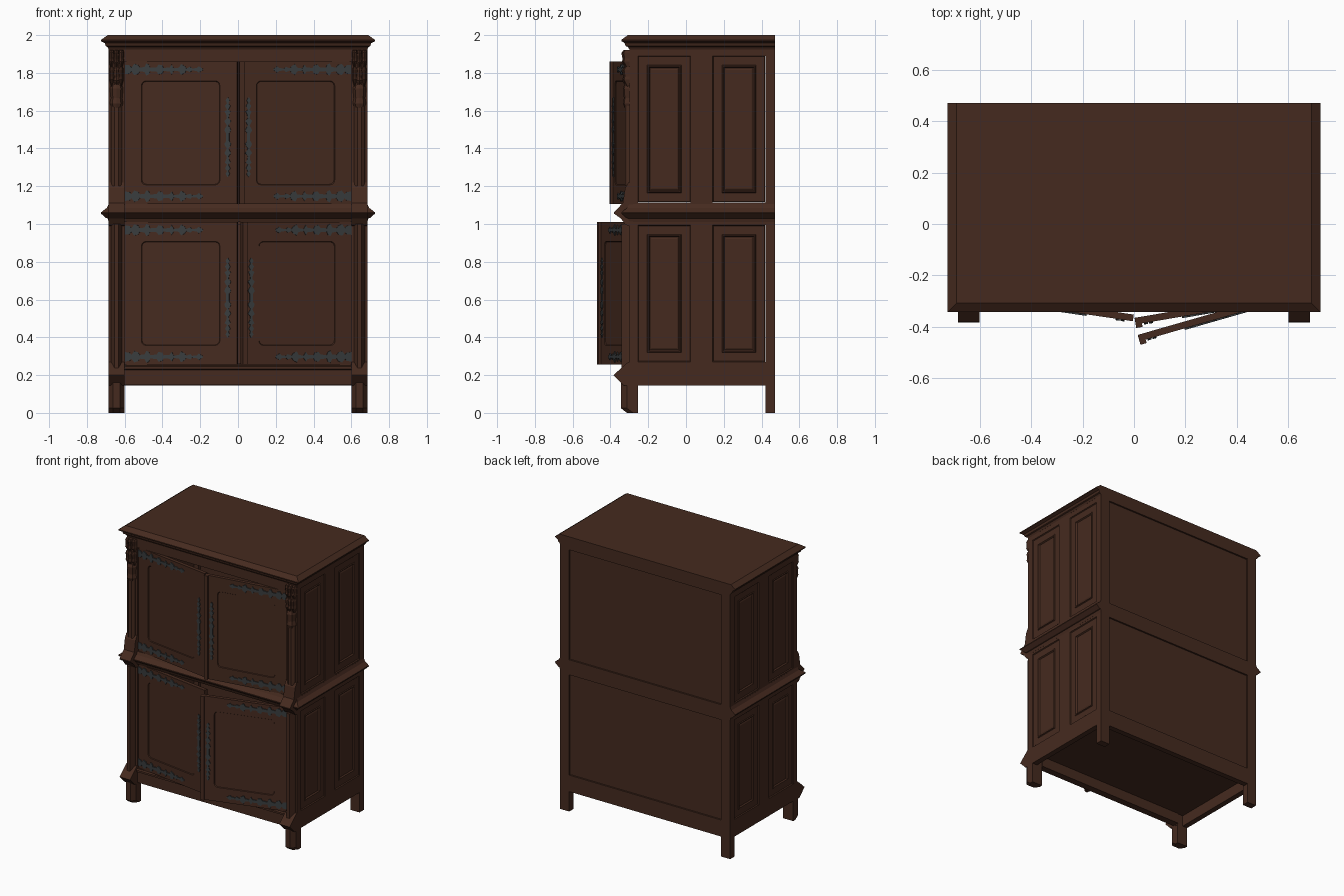
import bpy, bmesh, math
from mathutils import Matrix, Vector

if "Cube" in bpy.data.objects:
    bpy.data.objects.remove(bpy.data.objects["Cube"])


def material(name, rgb):
    m = bpy.data.materials.new(name)
    m.diffuse_color = (*rgb, 1)
    m.use_nodes = True
    m.node_tree.nodes["Principled BSDF"].inputs["Base Color"].default_value = m.diffuse_color
    return m


WOOD = material("brown wood", (0.060, 0.0232, 0.0135))
IRON = material("dark iron", (0.040, 0.045, 0.047))
I4 = Matrix.Identity(4)
MIRROR = Matrix.Diagonal((-1, 1, 1, 1))


def finish(name, bm, mat, M=I4):
    bmesh.ops.recalc_face_normals(bm, faces=bm.faces)
    bm.transform(M)
    if M.determinant() < 0:
        bmesh.ops.reverse_faces(bm, faces=bm.faces)
    me = bpy.data.meshes.new(name)
    bm.to_mesh(me)
    bm.free()
    me.materials.append(mat)
    ob = bpy.data.objects.new(name, me)
    bpy.context.collection.objects.link(ob)
    return ob


def skin(name, loops, mat=WOOD, M=I4):
    """Closed solid through successive loops with equal point counts."""
    bm = bmesh.new()
    rows = [[bm.verts.new(p) for p in l] for l in loops]
    n = len(rows[0])
    for a, b in zip(rows, rows[1:]):
        for i in range(n):
            j = (i + 1) % n
            bm.faces.new((a[i], a[j], b[j], b[i]))
    bm.faces.new(rows[0][::-1])
    bm.faces.new(rows[-1])
    return finish(name, bm, mat, M)


def box(name, x0, x1, y0, y1, z0, z1, M=I4):
    rect = [(x0, y0), (x1, y0), (x1, y1), (x0, y1)]
    return skin(name, [[(x, y, z) for x, y in rect] for z in (z0, z1)], WOOD, M)


def side_prism(name, pts, x0, x1, M=I4):
    return skin(name, [[(x, y, z) for y, z in pts] for x in (x0, x1)], WOOD, M)


def panel(name, x0, x1, z0, z1, y, rings, back, M=I4, rad=0.0):
    """Panel facing -y; rings are (side inset, end inset, depth, rounded) from the rim inward."""
    loops = []
    for ix, iz, dep, rounded in [(0, 0, back, 0)] + rings:
        r = rad if rounded else 0.0005
        l = []
        for sx, sz, a0 in ((1, 1, 0), (-1, 1, 90), (-1, -1, 180), (1, -1, 270)):
            cx = x1 - ix - r if sx > 0 else x0 + ix + r
            cz = z1 - iz - r if sz > 0 else z0 + iz + r
            if not rad:
                l.append((cx, y + dep, cz))
                continue
            for k in range(4):
                a = math.radians(a0 + k * 30)
                l.append((cx + r * math.cos(a), y + dep, cz + r * math.sin(a)))
        loops.append(l)
    return skin(name, loops, WOOD, M)


def moulding(name, rows):
    """Stacked rectangles (half width, front y, z), flush at the back."""
    return skin(name, [[(-h, f, z), (h, f, z), (h, 0.47, z), (-h, 0.47, z)] for h, f, z in rows])


def plate(name, outline, M):
    """Thin iron fitting, symmetric about its long x axis."""
    bm = bmesh.new()
    for (xa, ha), (xb, hb) in zip(outline, outline[1:]):
        vs = [[bm.verts.new((x, y, z)) for x, z in ((xa, -ha), (xb, -hb), (xb, hb), (xa, ha))]
              for y in (-0.006, 0)]
        bm.faces.new(vs[0])
        for i in (0, 2):
            bm.faces.new((vs[0][i], vs[1][i], vs[1][i + 1], vs[0][i + 1]))
    bmesh.ops.remove_doubles(bm, verts=bm.verts, dist=0.0002)
    return finish(name, bm, IRON, M)


# --- cornice, waist and base
moulding("cornice", [(0.685, -0.30, 1.925), (0.692, -0.308, 1.938), (0.70, -0.32, 1.942),
                     (0.705, -0.325, 1.958), (0.725, -0.342, 1.968), (0.725, -0.342, 1.975),
                     (0.69, -0.308, 2.0)])
moulding("waist_moulding", [(0.685, -0.30, 1.01), (0.69, -0.308, 1.03), (0.70, -0.315, 1.032),
                            (0.725, -0.342, 1.055), (0.725, -0.342, 1.062),
                            (0.695, -0.312, 1.085), (0.685, -0.30, 1.105)])
box("top_rail", -0.6, 0.6, -0.30, -0.25, 1.86, 1.93)
box("bottom_rail", -0.6, 0.6, -0.30, -0.25, 0.15, 0.255)
side_prism("bottom_rail_ledge", [(-0.29, 0.225), (-0.312, 0.232), (-0.312, 0.245), (-0.29, 0.255)],
           -0.6, 0.6)
box("floor_panel", -0.65, 0.65, -0.26, 0.44, 0.225, 0.25)

# --- back frame and its two sunken panels
for s in (-1, 1):
    xs = sorted((s * 0.612, s * 0.685))
    box("back_stile", *xs, 0.42, 0.47, 0, 1.93)
for z0, z1 in ((0.145, 0.265), (0.995, 1.075), (1.905, 1.93)):
    box("back_rail", -0.612, 0.612, 0.43, 0.47, z0, z1)
for z0, z1 in ((0.265, 0.995), (1.075, 1.905)):
    box("back_panel", -0.612, 0.612, 0.44, 0.458, z0, z1)

# --- sides: frame bars with raised field panels
FIELD = [(i, i, d, 0) for i, d in ((0, 0.001), (0.004, 0.007), (0.049, 0.007), (0.053, 0.002),
                                   (0.058, 0.002), (0.064, 0.011), (0.073, 0.007))]
for s in (-1, 1):
    # local x runs along the depth and local -y faces outward
    M = Matrix.Rotation(math.pi / 2, 4, 'Z')
    if s < 0:
        M = MIRROR @ M
    for y0, y1 in ((-0.30, -0.255), (0.025, 0.14), (0.42, 0.47)):
        box("side_stile", y0, y1, -0.685, -0.645, 0.145, 1.93, M)
    for z0, z1 in ((0.145, 0.27), (0.995, 1.115), (1.89, 1.93)):
        box("side_rail", -0.30, 0.47, -0.6845, -0.645, z0, z1, M)
    for z0, z1 in ((0.27, 0.995), (1.115, 1.89)):
        for y0, y1 in ((-0.255, 0.025), (0.14, 0.42)):
            panel("side_panel", y0, y1, z0, z1, -0.685, FIELD, 0.035, M)

# --- front corner posts, feet, columns and carved drops
for M in (I4, MIRROR):
    box("front_post", 0.6, 0.685, -0.30, -0.255, 0.14, 1.93, M)
    # foot with chamfered front corners, cut back at the very bottom
    foot = []
    for z, f in ((0, -0.312), (0.025, -0.345), (0.165, -0.345)):
        m = f + 0.032
        foot.append([(0.601, -0.255, z), (0.601, m, z), (0.624, f, z), (0.662, f, z),
                     (0.685, m, z), (0.685, -0.255, z)])
    skin("front_foot", foot, WOOD, M)
    side_prism("foot_flare", [(-0.26, 0.14), (-0.33, 0.145), (-0.384, 0.20), (-0.34, 0.24),
                              (-0.305, 0.27), (-0.26, 0.27)], 0.6005, 0.6855, M)
    side_prism("waist_block", [(-0.28, 0.985), (-0.32, 0.995), (-0.345, 1.03), (-0.382, 1.055),
                               (-0.382, 1.062), (-0.335, 1.11), (-0.322, 1.19), (-0.305, 1.22),
                               (-0.28, 1.22)], 0.6005, 0.6855, M)
    # faceted columns
    for name, f, z0, z1 in (("lower_column", -0.342, 0.23, 1.0), ("upper_column", -0.324, 1.2, 1.9)):
        plan = [(0.612, -0.295), (0.618, -0.312), (0.632, f), (0.654, f), (0.668, -0.312), (0.674, -0.295)]
        skin(name, [[(x, y, z) for x, y in plan] for z in (z0, z1)], WOOD, M)
    # tiers of hanging leaves: x, half width, depth, top, bottom
    for x, w, d, zt, zb in ((0.618, 0.016, 0.036, 1.92, 1.81), (0.643, 0.016, 0.042, 1.92, 1.80),
                            (0.669, 0.016, 0.036, 1.92, 1.81), (0.620, 0.016, 0.034, 1.83, 1.71),
                            (0.667, 0.016, 0.034, 1.83, 1.71), (0.643, 0.018, 0.039, 1.83, 1.70),
                            (0.643, 0.038, 0.034, 1.74, 1.555)):
        loops = []
        for t, k in ((0, 0.75), (0.12, 1), (0.4, 0.85), (0.55, 1.0), (1, 0.06)):
            z = zt + (zb - zt) * t
            loops.append([(x - w * k, -0.295, z), (x - w * k * 0.6, -0.30 - d * k * 0.8, z),
                          (x, -0.30 - d * k, z), (x + w * k * 0.6, -0.30 - d * k * 0.8, z),
                          (x + w * k, -0.295, z)])
        skin("carved_leaf", loops, WOOD, M)

# --- doors standing ajar, with straps and lock plates
STRAP = [(0, .025), (.025, .022), (.035, .010), (.05, .030), (.07, .024), (.08, .010), (.105, .013),
         (.115, .032), (.128, .026), (.135, .009), (.17, .012), (.18, .026), (.20, .022), (.207, .008),
         (.24, .011), (.25, .026), (.262, .006), (.29, .010), (.30, .029), (.32, .018), (.328, .006),
         (.35, .014), (.36, .005), (.385, .008), (.395, .017), (.418, .003)]
LOCK_HALF = [(.02, .008), (.035, .018), (.05, .012), (.06, .004), (.085, .018), (.10, .005), (.12, .008),
             (.135, .016), (.145, .004), (.165, .014), (.18, .004), (.195, .011), (.21, .002)]
LOCK = [(-x, w) for x, w in reversed(LOCK_HALF)] + LOCK_HALF
L, T, H = 0.605, 0.026, 0.755
RIM = [(0, 0, 0, 0), (0.092, 0.102, 0, 1), (0.095, 0.105, 0.005, 1)]
UP = Matrix.Rotation(math.pi / 2, 4, 'Y')
for name, z0, side, angle in (("upper_left", 1.105, -1, 8.4), ("upper_right", 1.105, 1, 9.6),
                              ("lower_left", 0.255, -1, 8.4), ("lower_right", 0.255, 1, 16)):
    M = Matrix.Translation((-0.603, -0.29, z0)) @ Matrix.Rotation(math.radians(-angle), 4, 'Z')
    if side > 0:
        M = MIRROR @ M
    panel(name + "_door", 0, L, 0, H, 0, RIM, T, M, 0.025)
    for z in (0.042, H - 0.042):
        plate(name + "_hinge_strap", STRAP, M @ Matrix.Translation((0.005, 0, z)))
    plate(name + "_lock_plate", LOCK, M @ Matrix.Translation((0.555, 0, H * 0.47)) @ UP)
    if side > 0:
        box(name + "_cover_strip", L - 0.025, L, -0.014, 0.002, 0, H, M)
